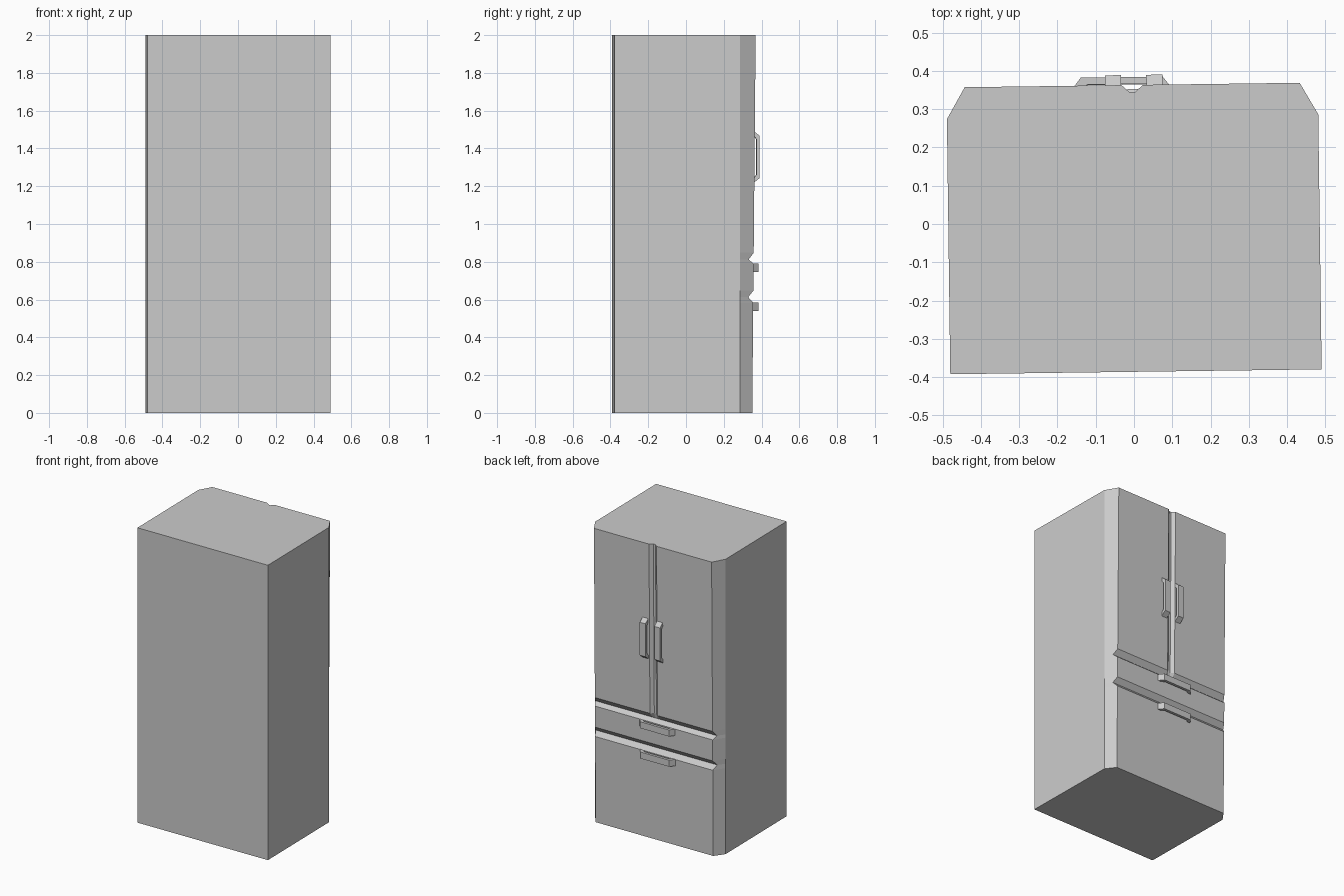
import bpy
import bmesh
from mathutils import Vector

cube = bpy.data.objects.get("Cube")
if cube:
    bpy.data.objects.remove(cube, do_unlink=True)

TURN = 0.0132          # the cabinet stands slightly turned on the floor
HALF_W, BACK, SHOULDER = 0.485, -0.386, 0.28
FACE_W = 0.4375        # half width of the door face

grey = bpy.data.materials.new("light_grey")
grey.use_nodes = True
colour = (0.6, 0.6, 0.6, 1)
grey.diffuse_color = colour
grey.node_tree.nodes["Principled BSDF"].inputs["Base Color"].default_value = colour


def face_y(z):
    """Depth of the gently leaning door face at height z."""
    return 0.345 + 0.009 * z


def loft(name, rings):
    """Skin matching closed rings of points and cap both ends."""
    bm = bmesh.new()
    loops = [[bm.verts.new(p) for p in ring] for ring in rings]
    n = len(loops[0])
    for a, b in zip(loops, loops[1:]):
        for i in range(n):
            j = (i + 1) % n
            bm.faces.new((a[i], a[j], b[j], b[i]))
    bm.faces.new(loops[0])
    bm.faces.new(loops[-1])
    bmesh.ops.recalc_face_normals(bm, faces=bm.faces)
    mesh = bpy.data.meshes.new(name)
    bm.to_mesh(mesh)
    bm.free()
    mesh.materials.append(grey)
    obj = bpy.data.objects.new(name, mesh)
    obj.rotation_euler.z = TURN
    bpy.context.collection.objects.link(obj)
    return obj


def cabinet_ring(z, inset, seam):
    """Cross-section with chamfered corners and a seam between the doors."""
    y = face_y(z) - inset
    w = FACE_W + inset * 0.57
    half = [(HALF_W, BACK), (HALF_W, SHOULDER), (w, y), (0.028, y), (0.008, y - seam)]
    outline = half + [(-x, y) for x, y in reversed(half)]
    return [Vector((x, y, z)) for x, y in outline]


# Cabinet: drawers below, two V grooves across, double doors above
GROOVE, SEAM = 0.027, 0.018
levels = [(0, 0, 0),
          (0.583, 0, 0), (0.613, GROOVE, 0), (0.647, 0, 0),
          (0.79, 0, 0), (0.812, GROOVE, 0), (0.848, 0, SEAM),
          (2, 0, SEAM)]
loft("cabinet", [cabinet_ring(*level) for level in levels])


def handle(name, x, z, half_len, half_width, upright):
    """Bracket-shaped pull: a bar with two splayed feet."""
    base = face_y(z) - 0.004
    front = base + 0.036
    back = front - 0.018
    outer = [(half_len, base), (half_len - 0.028, front)]
    inner = [(half_len - 0.045, back), (half_len - 0.022, base)]

    def ring(side):
        arc = [(s * t, y) for t, y, s in
               [(*p, -1) for p in outer] + [(*p, 1) for p in reversed(outer)]
               + [(*p, 1) for p in reversed(inner)] + [(*p, -1) for p in inner]]
        off = side * half_width
        if upright:
            return [(x + off, y, z + t) for t, y in arc]
        return [(x + t, y, z + off) for t, y in arc]

    first, last = ring(-1), ring(1)
    bm = bmesh.new()
    a = [bm.verts.new(p) for p in first]
    b = [bm.verts.new(p) for p in last]
    # Each foot and the bar are quads between outer and inner outlines
    for i in range(3):
        for verts in (a, b):
            bm.faces.new((verts[i], verts[i + 1], verts[(6 - i)], verts[(7 - i)]))
    for i in range(8):
        j = (i + 1) % 8
        bm.faces.new((a[i], a[j], b[j], b[i]))
    bmesh.ops.recalc_face_normals(bm, faces=bm.faces)
    mesh = bpy.data.meshes.new(name)
    bm.to_mesh(mesh)
    bm.free()
    mesh.materials.append(grey)
    obj = bpy.data.objects.new(name, mesh)
    obj.rotation_euler.z = TURN
    bpy.context.collection.objects.link(obj)


# Door and drawer pulls
for side, x in (("right", -0.05), ("left", 0.058)):
    handle(side + "_door_handle", x, 1.355, 0.14, 0.021, True)
for level, z in (("upper", 0.768), ("lower", 0.562)):
    handle(level + "_drawer_handle", -0.027, z, 0.135, 0.022, False)
